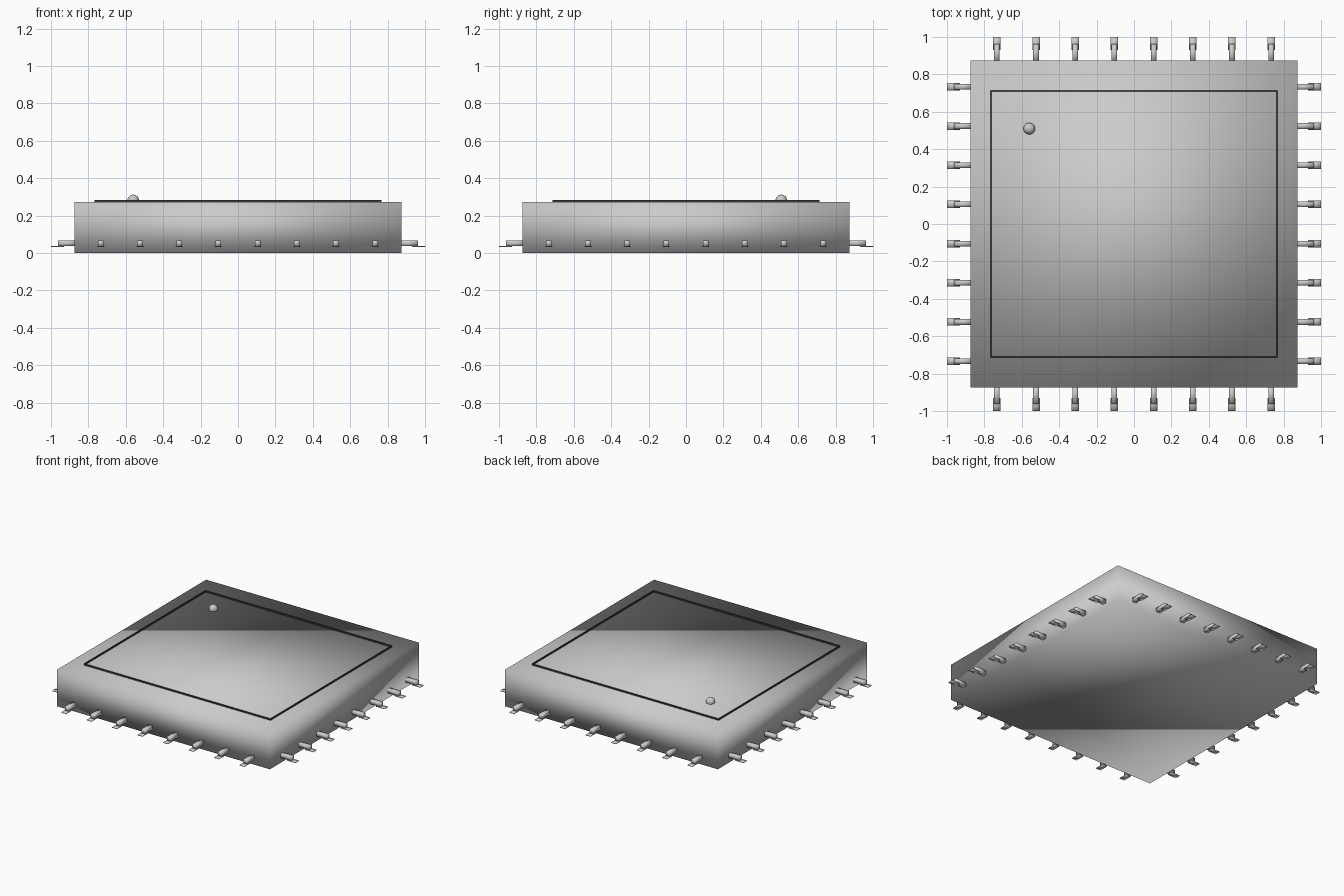
import bpy
import math
from mathutils import Matrix, Vector

cube = bpy.data.objects.get("Cube")
if cube:
    bpy.data.objects.remove(cube, do_unlink=True)


def material(name, rgb):
    mat = bpy.data.materials.new(name)
    mat.use_nodes = True
    mat.diffuse_color = (*rgb, 1)
    mat.node_tree.nodes["Principled BSDF"].inputs["Base Color"].default_value = (*rgb, 1)
    return mat


grey = material("light grey", (0.6, 0.6, 0.6))
dark = material("dark grey", (0.04, 0.045, 0.04))


def box(name, low, high, mat, turn=0.0, smooth=True):
    """Box between two corners, turned about the vertical axis."""
    low, high = Vector(low), Vector(high)
    bpy.ops.mesh.primitive_cube_add(size=1)
    ob = bpy.context.object
    ob.name = name
    place = Matrix.Translation((low + high) / 2) @ Matrix.Diagonal((*(high - low), 1))
    ob.data.transform(Matrix.Rotation(turn, 4, "Z") @ place)
    ob.data.materials.append(mat)
    if smooth:
        bpy.ops.object.shade_smooth()
    return ob


# Package body, softly shaded across its edges
half = 0.875
top = 0.273
box("chip_body", (-half, -half, 0), (half, half, top), grey)

# Thin raised outline on the top face
fx, fy, w, rim = 0.768, 0.714, 0.005, 0.284
for side, s in (("left", 1), ("right", -1)):
    x = s * (fx - w / 2)
    box("outline_" + side, (x - w / 2, -fy, top - w), (x + w / 2, fy, rim), dark, smooth=False)
for side, s in (("back", 1), ("front", -1)):
    y = s * (fy - w / 2)
    box("outline_" + side, (-fx + w, y - w / 2, top - w), (fx - w, y + w / 2, rim), dark, smooth=False)

# Round marker for the first pin
bpy.ops.mesh.primitive_uv_sphere_add(segments=24, ring_count=12, radius=0.031,
                                     location=(-0.56, 0.51, 0.281))
dot = bpy.context.object
dot.name = "pin_marker"
dot.data.materials.append(grey)
bpy.ops.object.shade_smooth()

# Eight pins on each side: a square lead with a flat foot under its end
for k, side in enumerate(("left", "back", "right", "front")):
    turn = k * math.pi / 2
    for i in range(8):
        y = (i - 3.5) * 0.2095
        tag = f"{side}_{i + 1}"
        box("pin_lead_" + tag, (0.86, y - 0.015, 0.037), (0.963, y + 0.015, 0.067), grey, turn)
        box("pin_foot_" + tag, (0.93, y - 0.02, 0.033), (1.0, y + 0.02, 0.037), grey, turn)
